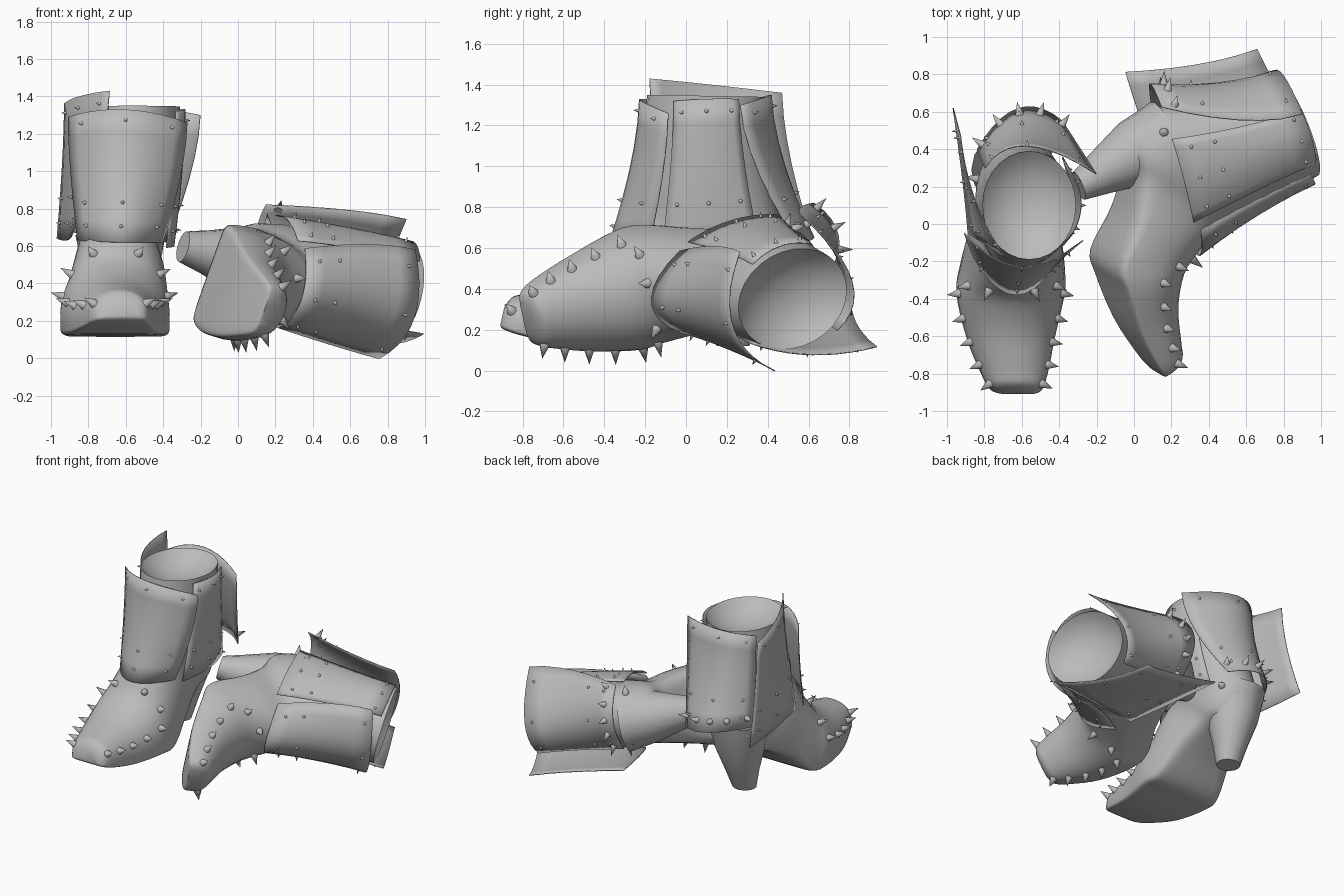
import bpy, bmesh, math
from mathutils import Vector, Matrix

cube = bpy.data.objects.get("Cube")
if cube:
    bpy.data.objects.remove(cube, do_unlink=True)

grey = bpy.data.materials.new("grey_leather")
grey.use_nodes = True
grey.diffuse_color = (0.5, 0.5, 0.5, 1)
grey.node_tree.nodes["Principled BSDF"].inputs["Base Color"].default_value = (0.5, 0.5, 0.5, 1)

SEGS = 28
STEPS = 4

# Boot sections: lower y, z / upper y, z / centre x / half width / sole squareness / widest level
SECTIONS = [
    (-.91, .22, -.89, .31, -.62, .09, .3, .4),
    (-.89, .2, -.85, .36, -.63, .14, .25, .4),
    (-.80, .17, -.77, .38, -.64, .18, .2, .35),
    (-.60, .13, -.58, .43, -.66, .24, .2, .3),
    (-.35, .12, -.42, .52, -.66, .29, .2, .3),
    (-.20, .13, -.35, .62, -.65, .28, .2, .3),
    (.00, .29, -.31, .70, -.64, .25, .4, .35),
    (.20, .40, -.28, .78, -.64, .22, .5, .4),
    (.38, .43, -.26, .86, -.62, .22, .8, .45),
    (.48, .61, -.25, .95, -.61, .24, 1, .5),
    (.43, .85, -.23, 1.05, -.59, .24, 1, .5),
    (.40, 1.1, -.21, 1.2, -.57, .25, 1, .5),
    (.39, 1.34, -.19, 1.35, -.56, .25, 1, .5),
]


def section_at(t):
    """Smoothly blend the section rows."""
    last = len(SECTIONS) - 1
    i = min(int(t), last - 1)
    f = t - i
    rows = [SECTIONS[max(0, min(last, i + k))] for k in (-1, 0, 1, 2)]
    return [b + f * ((c - a) + f * ((2*a - 5*b + 4*c - d) + f * (3*(b - c) + d - a))) / 2
            for a, b, c, d in zip(*rows)]


def boot_point(t, angle):
    """Point on the boot skin; angle 90 degrees is the top or front."""
    ly, lz, uy, uz, cx, hw, power, level = section_at(t)
    low, up = Vector((cx, ly, lz)), Vector((cx, uy, uz))
    mid = low.lerp(up, level)
    c, s = math.cos(angle), math.sin(angle)
    if s >= 0:
        p = mid.lerp(up, s)
    else:
        p = mid.lerp(low, abs(s) ** power)
        c = math.copysign(abs(c) ** power, c)
    p.x += hw * c
    return p


def panel_point(panel, u, v):
    """Point on a curved panel that flares toward its lower edge."""
    def edge(a, b, c):
        a, b, c = Vector(a), Vector(b), Vector(c)
        return a * (1-u) * (1 - 2*u) + b * 4 * u * (1-u) + c * u * (2*u - 1)
    top, low = edge(*panel[:3]), edge(*panel[3:])
    p = low.lerp(top, 1 - max(0, 1 - v) ** 1.6)
    p.z = low.z + (top.z - low.z) * v
    return p


def outward(fn, a, b, inside):
    """Surface normal pointing away from the inside point."""
    h = 0.01
    n = (fn(a + h, b) - fn(a - h, b)).cross(fn(a, b + h) - fn(a, b - h)).normalized()
    return n if n.dot(fn(a, b) - inside) > 0 else -n


def loft(bm, rings, closed=True):
    rows = [[bm.verts.new(p) for p in ring] for ring in rings]
    n = len(rows[0])
    for r, q in zip(rows, rows[1:]):
        for j in range(n if closed else n - 1):
            k = (j + 1) % n
            bm.faces.new((r[j], r[k], q[k], q[j]))
    return rows


def spike(bm, pos, direction, length, radius):
    rot = direction.to_track_quat('Z', 'Y').to_matrix().to_4x4()
    place = Matrix.Translation(pos + direction * length * 0.4) @ rot
    bmesh.ops.create_cone(bm, cap_ends=True, segments=8, radius1=radius,
                          radius2=0, depth=length, matrix=place)


def finish(bm, name, matrix, angle=40, thickness=0):
    bm.transform(matrix)
    if matrix.determinant() < 0:
        bmesh.ops.reverse_faces(bm, faces=bm.faces)
    mesh = bpy.data.meshes.new(name)
    bm.to_mesh(mesh)
    bm.free()
    mesh.materials.append(grey)
    ob = bpy.data.objects.new(name, mesh)
    bpy.context.collection.objects.link(ob)
    if thickness:
        mod = ob.modifiers.new("thickness", 'SOLIDIFY')
        mod.thickness = thickness
    bpy.ops.object.select_all(action='DESELECT')
    ob.select_set(True)
    bpy.context.view_layer.objects.active = ob
    bpy.ops.object.shade_smooth_by_angle(angle=math.radians(angle))


# Loose leather panels wrapped round the shaft: three top points, three bottom points
PANELS = {
    "front_panel": [(-.91, -.05, 1.29), (-.6, -.23, 1.33), (-.27, -.09, 1.26),
                    (-.86, -.18, .63), (-.63, -.38, .62), (-.4, -.18, .62)],
    "back_panel": [(-.8, .3, 1.32), (-.57, .42, 1.35), (-.2, .27, 1.3),
                   (-.84, .4, .68), (-.62, .62, .66), (-.38, .55, .62)],
    "inner_panel": [(-.33, -.06, 1.32), (-.28, .1, 1.33), (-.32, .26, 1.33),
                    (-.38, -.12, .59), (-.34, .12, .6), (-.38, .36, .62)],
    "outer_panel": [(-.69, -.18, 1.43), (-.85, .12, 1.4), (-.93, .47, 1.36),
                    (-.89, -.05, .66), (-.92, .25, .63), (-.97, .62, .64)],
}


def build_boot(prefix, matrix):
    # Foot and shaft in one skin, with a shallow hollow at the top
    bm = bmesh.new()
    count = (len(SECTIONS) - 1) * STEPS
    rings = [[boot_point(i / STEPS, math.tau * j / SEGS) for j in range(SEGS)]
             for i in range(count + 1)]
    rim = rings[-1]
    centre = sum(rim, Vector()) / SEGS
    for shrink, drop in ((.15, .04), (.4, .08), (.75, .11)):
        rings.append([p.lerp(centre, shrink) - Vector((0, 0, drop)) for p in rim])
    rows = loft(bm, rings)
    bm.faces.new(rows[0])
    bm.faces.new(rows[-1])
    bmesh.ops.recalc_face_normals(bm, faces=bm.faces)
    finish(bm, prefix + "_boot_body", matrix)

    # Tapered heel
    bm = bmesh.new()
    heel = [(.66, .08, .5, .22), (.45, .1, .46, .175), (.27, .13, .38, .12), (.12, .15, .31, .085)]
    rows = loft(bm, [[Vector((-.65 + w * math.cos(a), (y0 + y1) / 2 + (y1 - y0) / 2 * math.sin(a), z))
                      for a in (math.tau * j / 16 for j in range(16))]
                     for z, y0, y1, w in heel])
    bm.faces.new(rows[-1])
    bmesh.ops.recalc_face_normals(bm, faces=bm.faces)
    finish(bm, prefix + "_heel", matrix)

    # Panels and their small studs
    axis = Vector((-.58, .1, 1))
    studs = bmesh.new()
    for name, panel in PANELS.items():
        def fn(u, v):
            return panel_point(panel, u, v)
        bm = bmesh.new()
        loft(bm, [[fn(i / 10, j / 6) for i in range(11)] for j in range(7)], closed=False)
        bm.normal_update()
        bm.faces.ensure_lookup_table()
        if bm.faces[0].normal.dot(outward(fn, .05, .08, axis)) < 0:
            bmesh.ops.reverse_faces(bm, faces=bm.faces)
        finish(bm, f"{prefix}_{name}", matrix, thickness=0.006)
        for u in (.12, .5, .88):
            for v in (.12, .3, .92):
                spike(studs, fn(u, v), outward(fn, u, v, axis), .03, .011)
    finish(studs, prefix + "_panel_studs", matrix, angle=60)

    # Spikes along the welt, across the instep, round the ankle and on the back cuff
    bm = bmesh.new()
    inside = Vector((-.64, -.4, .3))
    for t in (1.2, 2.2, 2.8, 3.4, 4.1):
        for angle in (18, 162):
            a = math.radians(angle)
            spike(bm, boot_point(t, a), outward(boot_point, t, a, inside), .075, .027)
    ankle = Vector((-.62, .1, .75))
    for t, angles in ((4.7, (35, 65, 115, 145)), (8.8, (-20, -50, -130, -160))):
        for angle in angles:
            a = math.radians(angle)
            spike(bm, boot_point(t, a), outward(boot_point, t, a, ankle), .08, .027)

    def back_fn(u, v):
        return panel_point(PANELS["back_panel"], u, v)
    for u in (.06, .28, .5, .72, .94):
        spike(bm, back_fn(u, .1), outward(back_fn, u, .1, axis), .08, .024)
    finish(bm, prefix + "_spikes", matrix, angle=60)


# Standing boot, then its mirrored partner lying on its side
build_boot("standing", Matrix.Identity(4))

side = Vector((.325, -.195, .925)).normalized()
up = Vector((.902, .366, -.22))
up = (up - side * up.dot(side)).normalized()
rear = side.cross(up)
turn = Matrix((side, rear, up)).transposed().to_4x4()
lying = Matrix.Translation((-.155, -.23, .445)) @ turn @ Matrix.Translation((.66, .25, -.12))
build_boot("lying", lying)
